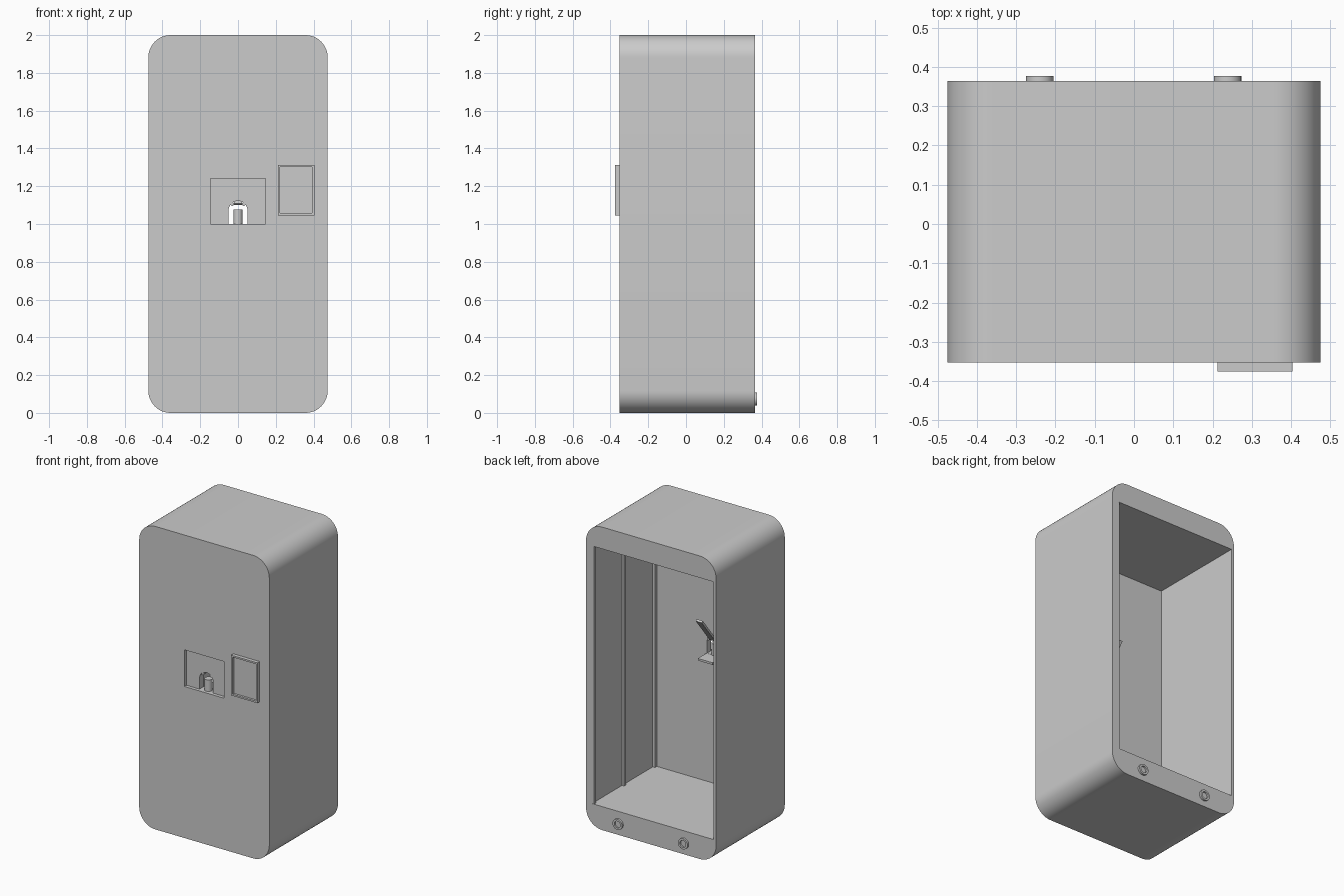
import bpy, bmesh, math
from mathutils import Matrix, Vector

cube = bpy.data.objects.get("Cube")
if cube:
    bpy.data.objects.remove(cube, do_unlink=True)

grey = bpy.data.materials.new("plain grey")
grey.use_nodes = True
grey.diffuse_color = (0.6, 0.6, 0.6, 1)
grey.node_tree.nodes["Principled BSDF"].inputs["Base Color"].default_value = (0.6, 0.6, 0.6, 1)


def finish(name, bm):
    """Turn a bmesh into a grey object."""
    bmesh.ops.recalc_face_normals(bm, faces=bm.faces)
    mesh = bpy.data.meshes.new(name)
    bm.to_mesh(mesh)
    bm.free()
    mesh.materials.append(grey)
    obj = bpy.data.objects.new(name, mesh)
    bpy.context.collection.objects.link(obj)
    return obj


def rounded(x0, x1, z0, z1, top=0, bottom=0, steps=12):
    """Rectangle outline in x and z with rounded top and bottom corners."""
    points = []
    corners = ((x1, z1, -1, -1, top), (x0, z1, 1, -1, top),
               (x0, z0, 1, 1, bottom), (x1, z0, -1, 1, bottom))
    for i, (x, z, sx, sz, r) in enumerate(corners):
        for k in range(steps + 1 if r else 1):
            a = math.pi / 2 * (i + k / steps)
            points.append((x + sx * r + r * math.cos(a), z + sz * r + r * math.sin(a)))
    return points


def prism(name, outline, y0, y1):
    """Extrude an outline along y."""
    bm = bmesh.new()
    face = bm.faces.new([bm.verts.new((x, y0, z)) for x, z in outline])
    out = bmesh.ops.extrude_face_region(bm, geom=[face])
    moved = [v for v in out["geom"] if isinstance(v, bmesh.types.BMVert)]
    bmesh.ops.translate(bm, verts=moved, vec=(0, y1 - y0, 0))
    return finish(name, bm)


def box(name, x0, x1, y0, y1, z0, z1):
    return prism(name, rounded(x0, x1, z0, z1), y0, y1)


def cylinder(name, radius, length, centre, along_y=False):
    bm = bmesh.new()
    turn = Matrix.Rotation(math.pi / 2 if along_y else 0, 4, 'X')
    bmesh.ops.create_cone(bm, cap_ends=True, segments=32, radius1=radius, radius2=radius,
                          depth=length, matrix=Matrix.Translation(centre) @ turn)
    return finish(name, bm)


def activate(obj):
    bpy.ops.object.select_all(action='DESELECT')
    obj.select_set(True)
    bpy.context.view_layer.objects.active = obj


def cut(obj, *cutters):
    for cutter in cutters:
        cutter.hide_render = True
        mod = obj.modifiers.new("cut", 'BOOLEAN')
        mod.operation = 'DIFFERENCE'
        mod.solver = 'EXACT'
        mod.object = cutter
        activate(obj)
        bpy.ops.object.modifier_apply(modifier=mod.name)
        bpy.data.objects.remove(cutter, do_unlink=True)


def smooth(obj):
    activate(obj)
    bpy.ops.object.shade_smooth_by_angle(angle=math.radians(30))


FRONT, BACK, INNER = -0.352, 0.364, -0.29

# Cabinet shell: open back, shallow front niche, arched outlet
shell = prism("cabinet_shell", rounded(-0.475, 0.475, 0, 2, 0.118, 0.118), FRONT, BACK)
cut(shell,
    box("cavity_cutter", -0.457, 0.432, INNER, 0.5, 0.155, 1.856),
    box("niche_cutter", -0.145, 0.145, -0.5, FRONT + 0.022, 1.0, 1.242),
    prism("outlet_cutter", rounded(-0.05, 0.05, 1.0, 1.122, top=0.0499), -0.5, 0))
smooth(shell)

# Upright rails on one inner wall
for name, y in (("front_rail", INNER + 0.01), ("middle_rail", 0.04), ("rear_rail", BACK - 0.011)):
    box(name, 0.416, 0.434, y - 0.01, y + 0.01, 0.155, 1.856)

# Framed display panel
panel = box("display_panel", 0.212, 0.404, -0.376, FRONT + 0.002, 1.046, 1.312)
cut(panel, box("display_cutter", 0.223, 0.393, -0.5, -0.361, 1.057, 1.301))

# Outlet: spout, inner tray, hinge pins and tilted flap
smooth(cylinder("spout", 0.024, 0.078, (0, -0.308, 1.037)))
box("inner_tray", -0.054, 0.054, INNER - 0.005, -0.2, 0.985, 0.999)
for side, x in (("left", 0.031), ("right", -0.031)):
    smooth(cylinder(side + "_hinge_pin", 0.01, 0.05, (x, -0.3, 1.106), True))
flap = box("tilted_flap", -0.022, 0.022, -0.007, 0.007, 0, 0.23)
flap.data.transform(Matrix.Translation(Vector((0, INNER + 0.007, 1.105)))
                    @ Matrix.Rotation(math.radians(-39), 4, 'X'))

# Round sockets low on the back
for side, x in (("left", 0.238), ("right", -0.24)):
    socket = cylinder(side + "_rear_socket", 0.035, 0.024, (x, BACK + 0.001, 0.073), True)
    cut(socket, cylinder("socket_cutter", 0.022, 0.04, (x, BACK + 0.022, 0.073), True))
    smooth(socket)
